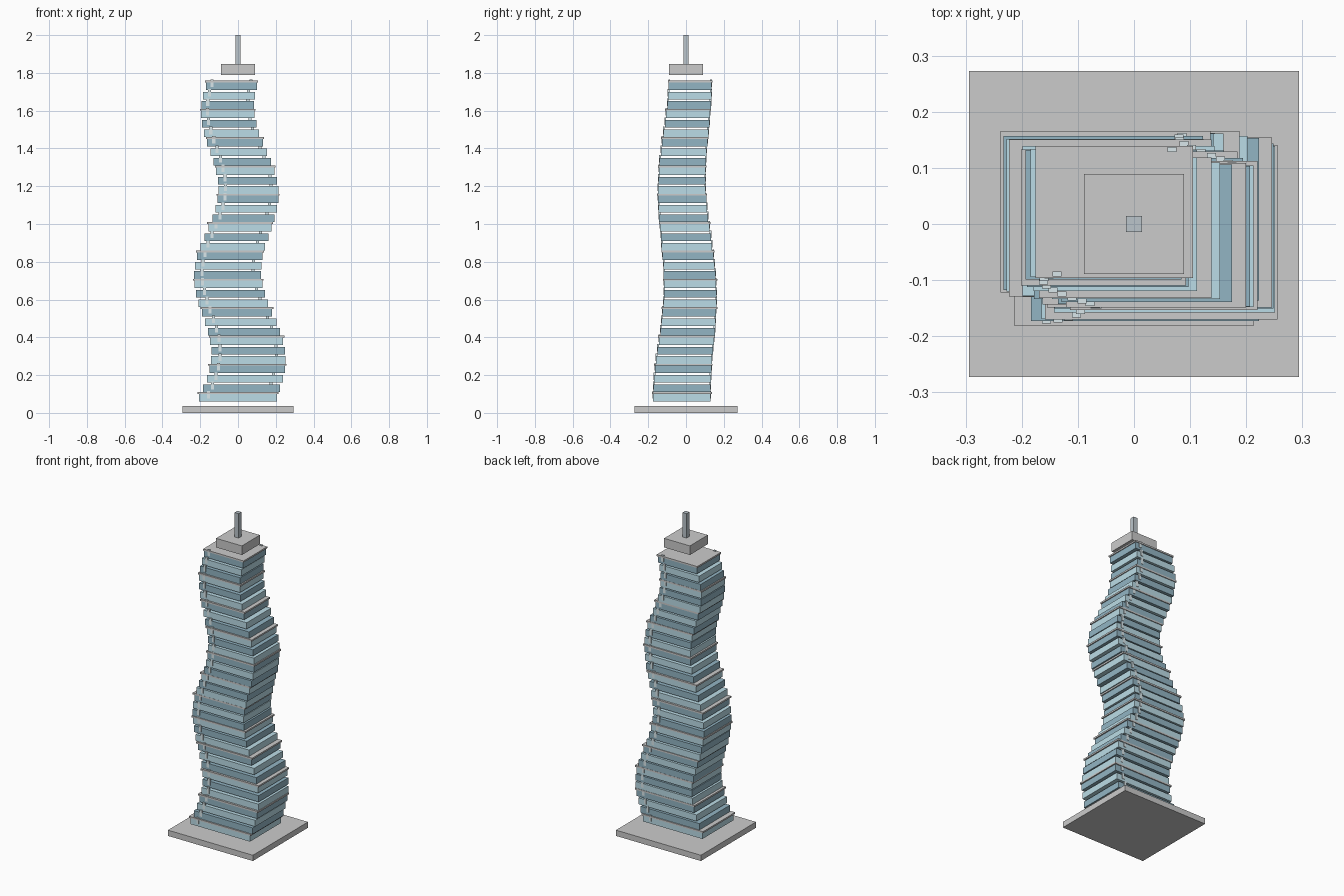
import bpy
import math

if "Cube" in bpy.data.objects:
    bpy.data.objects.remove(bpy.data.objects["Cube"])


def material(name, color):
    m = bpy.data.materials.new(name)
    m.diffuse_color = color
    m.use_nodes = True
    m.node_tree.nodes["Principled BSDF"].inputs["Base Color"].default_value = m.diffuse_color
    return m


LIGHT = material("light_glass", (0.50, 0.72, 0.80, 1))
DARK = material("dark_glass", (0.29, 0.46, 0.55, 1))
PALE = material("pale_metal", (0.70, 0.80, 0.83, 1))
MAST = material("mast_metal", (0.50, 0.56, 0.60, 1))


def box(name, cx, cy, z0, z1, w, d, mat=None):
    """Axis-aligned box from z0 to z1."""
    x, y = w / 2, d / 2
    verts = [(sx * x, sy * y, z) for z in (0, z1 - z0)
             for sx, sy in ((-1, -1), (1, -1), (1, 1), (-1, 1))]
    faces = [(3, 2, 1, 0), (4, 5, 6, 7)]
    faces += [(i, (i + 1) % 4, (i + 1) % 4 + 4, i + 4) for i in range(4)]
    me = bpy.data.meshes.new(name)
    me.from_pydata(verts, [], faces)
    if mat:
        me.materials.append(mat)
    ob = bpy.data.objects.new(name, me)
    ob.location = (cx, cy, z0)
    bpy.context.collection.objects.link(ob)
    return ob


FLOORS = 34

# Plinth
box("base", 0, 0, 0, 0.036, 0.588, 0.546)

# Tapering floors that sway along two waves
for i in range(FLOORS):
    t = i / (FLOORS - 1)
    w = 0.411 - 0.141 * t
    d = 0.306 - 0.080 * t
    cx = 0.055 * math.sin(0.36 * i)
    cy = -0.022 * math.cos(0.28 * i)
    z = 0.06 + 0.05 * i
    box(f"floor_{i + 1:02d}", cx, cy, z, z + 0.04, w, d, DARK if i % 2 else LIGHT)

    # Ledge slab over every third floor
    if i % 3 == 0:
        box(f"ledge_{i + 1:02d}", cx, cy, z + 0.04, z + 0.05, w * 1.04, d * 1.04)

    # Diagonal pair of small posts on the front left and back right
    for side, s in (("front", -1), ("back", 1)):
        box(f"{side}_post_{i + 1:02d}", cx + s * 0.38 * w, cy + s * (d / 2 - 0.002),
            z + 0.015, z + 0.055, 0.016, 0.009, PALE)

# Roof block and mast
box("roof_block", 0, 0, 1.79, 1.847, 0.178, 0.178)
box("mast", 0, 0, 1.847, 2.0, 0.028, 0.028, MAST)
